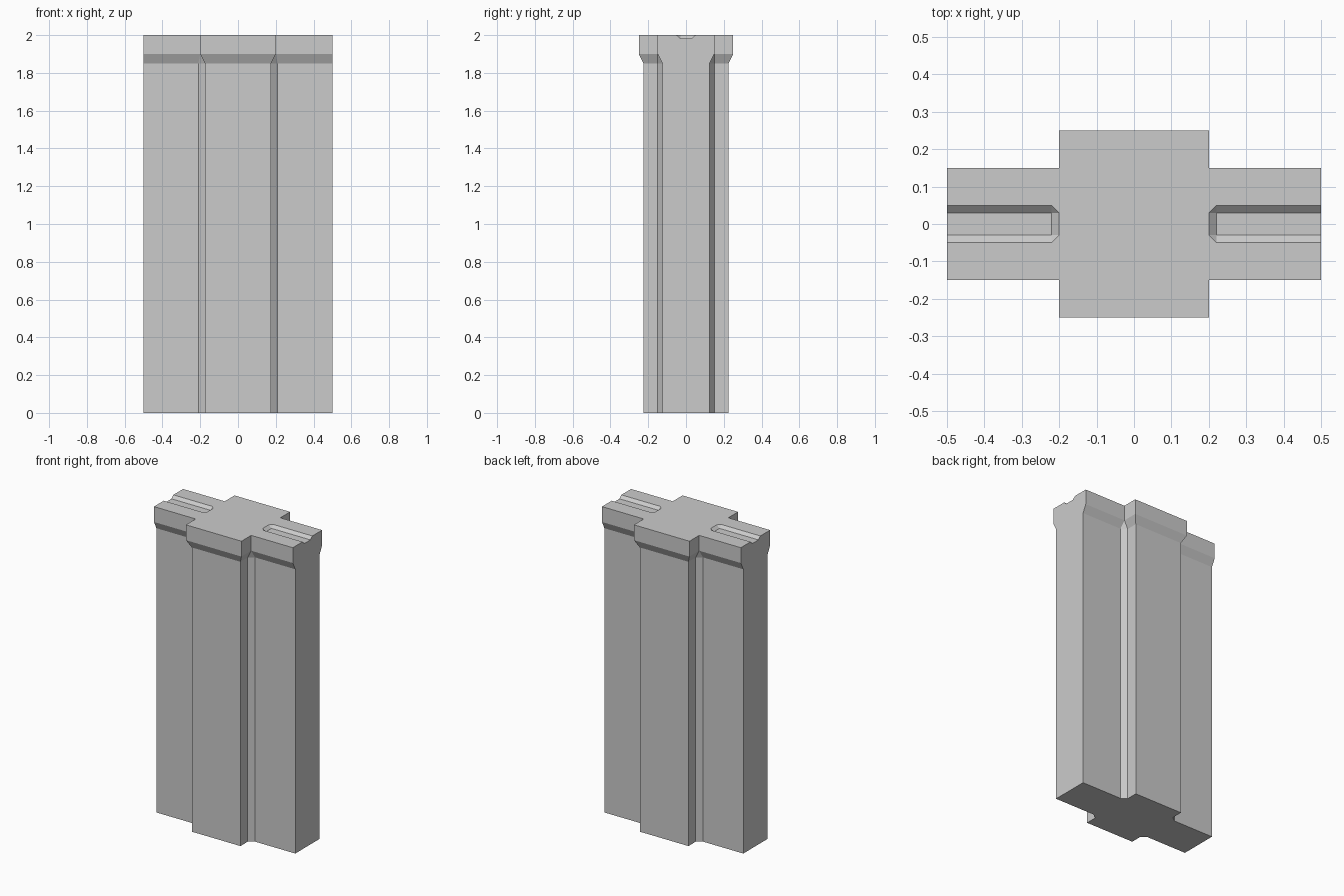
import bpy, bmesh

if "Cube" in bpy.data.objects:
    bpy.data.objects.remove(bpy.data.objects["Cube"])


def loft(name, layers):
    """Skin a stack of (z, outline) layers with equal point counts, capped at both ends."""
    bm = bmesh.new()
    rings = [[bm.verts.new((x, y, z)) for x, y in pts] for z, pts in layers]
    n = len(rings[0])
    for a, b in zip(rings, rings[1:]):
        for i in range(n):
            j = (i + 1) % n
            bm.faces.new((a[i], a[j], b[j], b[i]))
    bm.faces.new(rings[0][::-1])
    bm.faces.new(rings[-1])
    bmesh.ops.remove_doubles(bm, verts=bm.verts, dist=1e-5)
    bmesh.ops.recalc_face_normals(bm, faces=bm.faces)
    mesh = bpy.data.meshes.new(name)
    bm.to_mesh(mesh)
    bm.free()
    obj = bpy.data.objects.new(name, mesh)
    bpy.context.collection.objects.link(obj)
    return obj


def four_way(quarter):
    """Mirror a quarter outline into a closed symmetrical one."""
    half = quarter + [(-x, y) for x, y in reversed(quarter)]
    return half + [(-x, -y) for x, y in half]


# Wall pillar: chamfered shaft, flared neck and plain cross-shaped cap
shaft = four_way([(0.5, 0.125), (0.21, 0.125), (0.175, 0.15), (0.175, 0.225)])
cap = four_way([(0.5, 0.15), (0.2, 0.15), (0.2, 0.15), (0.2, 0.25)])
pillar = loft("wall_pillar", [(0, shaft), (1.85, shaft), (1.9, cap), (2, cap)])

# Sloped grooves in the top of both wings
for side in (-1, 1):
    floor = [(0.6, -0.03), (0.22, -0.03), (0.22, -0.03),
             (0.22, 0.03), (0.22, 0.03), (0.6, 0.03)]
    rim = [(0.6, -0.05), (0.22, -0.05), (0.2, -0.03),
           (0.2, 0.03), (0.22, 0.05), (0.6, 0.05)]
    floor, rim = ([(side * x, y) for x, y in p] for p in (floor, rim))
    cutter = loft("groove_cutter", [(1.982, floor), (2, rim), (2.1, rim)])
    cutter.hide_render = True
    mod = pillar.modifiers.new("groove", 'BOOLEAN')
    mod.operation = 'DIFFERENCE'
    mod.solver = 'EXACT'
    mod.object = cutter
    bpy.context.view_layer.objects.active = pillar
    bpy.ops.object.modifier_apply(modifier=mod.name)
    bpy.data.objects.remove(cutter)
